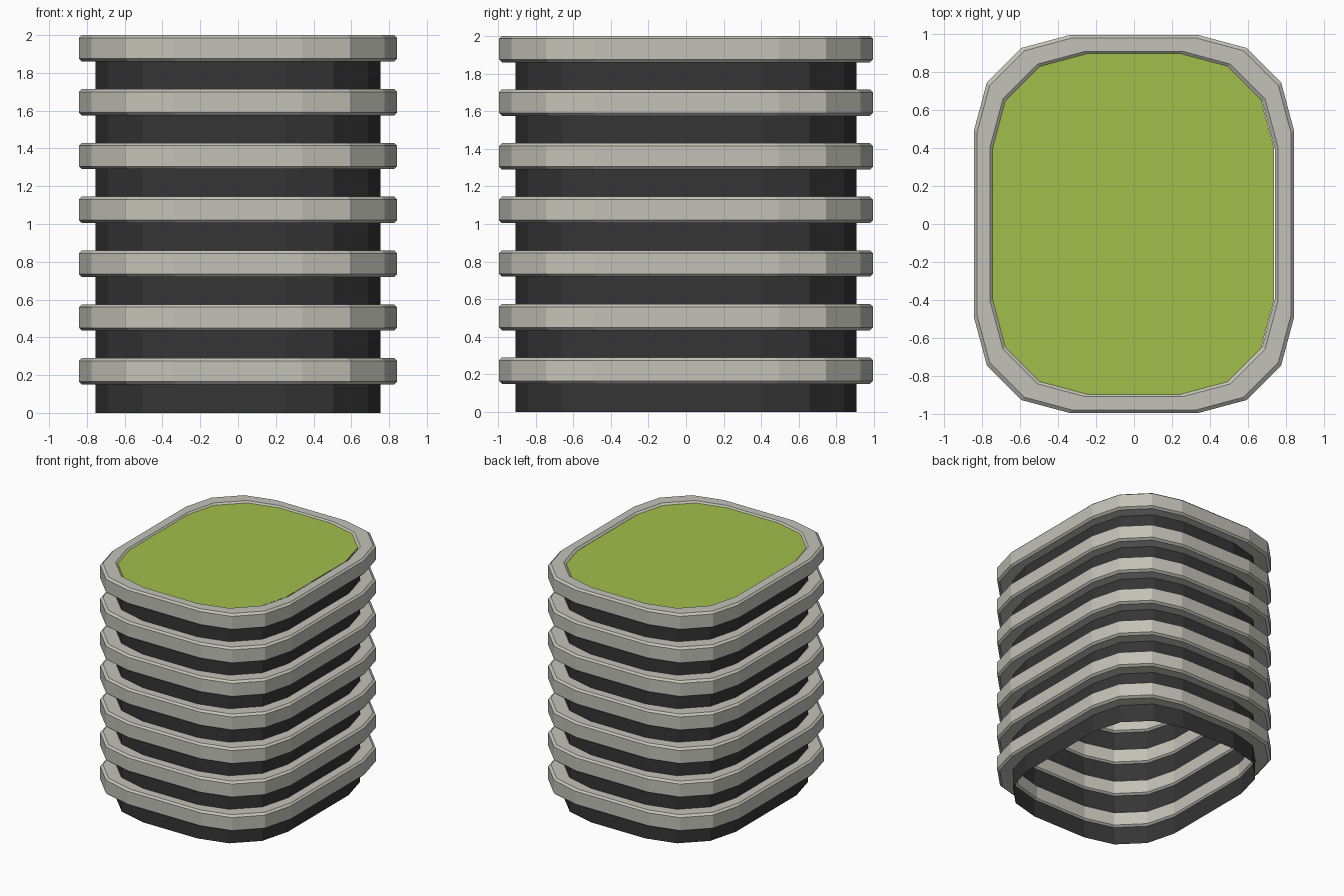
import bpy
import bmesh
from math import sin, cos, pi

cube = bpy.data.objects.get("Cube")
if cube:
    bpy.data.objects.remove(cube, do_unlink=True)

HALF_X, HALF_Y, CORNER = 0.842, 0.994, 0.5
RING_COUNT, PITCH, RING_HEIGHT = 7, 0.285, 0.14
WALL_INSET, CHAMFER = 0.087, 0.015


def material(name, colour):
    mat = bpy.data.materials.new(name)
    mat.use_nodes = True
    mat.diffuse_color = colour
    bsdf = mat.node_tree.nodes["Principled BSDF"]
    bsdf.inputs["Base Color"].default_value = colour
    bsdf.inputs["Roughness"].default_value = 0.8
    return mat


def outline(inset):
    """Rounded rectangle with three flat facets on each corner."""
    points = []
    for quarter, (sx, sy) in enumerate([(1, 1), (-1, 1), (-1, -1), (1, -1)]):
        cx = sx * (HALF_X - inset - CORNER)
        cy = sy * (HALF_Y - inset - CORNER)
        for step in range(4):
            a = quarter * pi / 2 + step * pi / 6
            points.append((cx + CORNER * cos(a), cy + CORNER * sin(a)))
    return points


def loft(name, profile, mat, closed=False, cap=False):
    """Skin a list of (inset, z) outlines, like a lathe around the rounded plan."""
    bm = bmesh.new()
    loops = [[bm.verts.new((x, y, z)) for x, y in outline(inset)]
             for inset, z in profile]
    pairs = list(zip(loops, loops[1:]))
    if closed:
        pairs.append((loops[-1], loops[0]))
    for low, high in pairs:
        n = len(low)
        for i in range(n):
            j = (i + 1) % n
            bm.faces.new((low[i], low[j], high[j], high[i]))
    if cap:
        bm.faces.new(loops[-1])
    mesh = bpy.data.meshes.new(name)
    bm.to_mesh(mesh)
    bm.free()
    mesh.materials.append(mat)
    obj = bpy.data.objects.new(name, mesh)
    bpy.context.collection.objects.link(obj)
    return obj


stone = material("pale_grey", (0.54, 0.54, 0.48, 1))
charcoal = material("charcoal", (0.035, 0.035, 0.035, 1))
grass = material("grass_green", (0.36, 0.52, 0.07, 1))

# Open dark shell behind the rings
loft("shell_wall", [(WALL_INSET, 0), (WALL_INSET, 1.95)], charcoal)

# Stacked chamfered rings
inner = 0.1
for k in range(RING_COUNT):
    top = 2 - k * PITCH
    base = top - RING_HEIGHT
    loft(f"ring_{k + 1}", [
        (CHAMFER, base), (0, base + CHAMFER),
        (0, top - CHAMFER), (CHAMFER, top),
        (inner - CHAMFER, top), (inner, top - CHAMFER),
        (inner, base + CHAMFER), (inner - CHAMFER, base),
    ], stone, closed=True)

# Flat green panel set just inside the top ring
panel = loft("top_panel", [(0.092, 1.988)], grass, cap=True)
panel.location.x = -0.013
